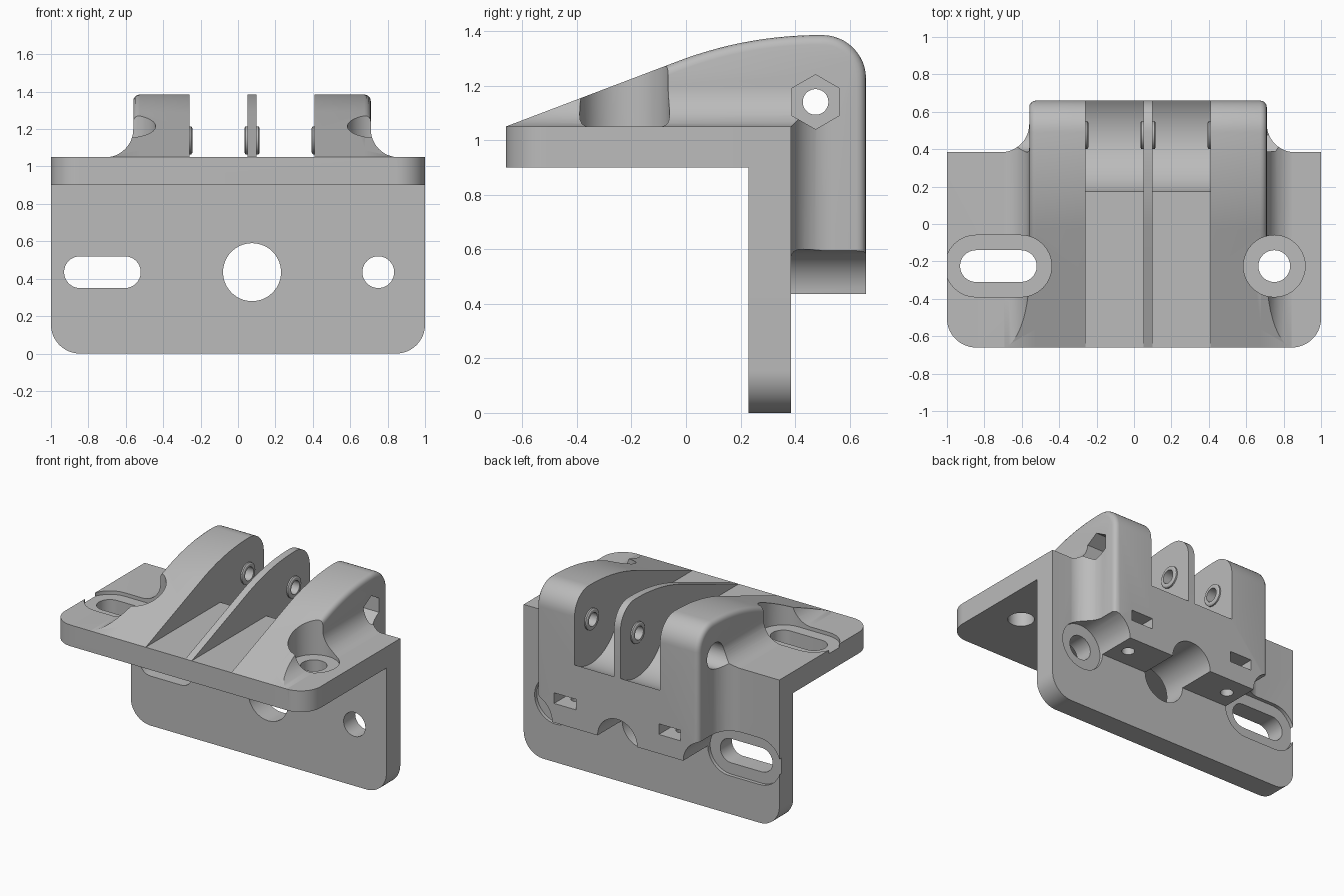
import bpy, bmesh, math

if "Cube" in bpy.data.objects:
    bpy.data.objects.remove(bpy.data.objects["Cube"], do_unlink=True)

grey = bpy.data.materials.new("bracket_grey")
grey.use_nodes = True
grey.diffuse_color = (0.5, 0.5, 0.5, 1)
grey.node_tree.nodes["Principled BSDF"].inputs["Base Color"].default_value = (0.5, 0.5, 0.5, 1)


def arc(u, v, r, start, end, n=16):
    angles = [math.radians(start + (end - start) * i / n) for i in range(n + 1)]
    return [(u + r * math.cos(a), v + r * math.sin(a)) for a in angles]


def circle(u, v, r, n=40, turn=0):
    return arc(u, v, r, turn, turn + 360, n)[:-1]


def stadium(u0, u1, v, r):
    return arc(u0, v, r, 90, 270) + arc(u1, v, r, -90, 90)


def place(axis, u, v, w):
    return {"x": (w, u, v), "y": (u, w, v), "z": (u, v, w)}[axis]


def loft(name, axis, sections):
    """Solid through (outline, position) sections along an axis."""
    bm = bmesh.new()
    rings = [[bm.verts.new(place(axis, u, v, w)) for u, v in pts] for pts, w in sections]
    for a, b in zip(rings, rings[1:]):
        for i in range(len(a)):
            j = (i + 1) % len(a)
            bm.faces.new((a[i], a[j], b[j], b[i]))
    bm.faces.new(rings[0])
    bm.faces.new(rings[-1])
    bmesh.ops.recalc_face_normals(bm, faces=bm.faces)
    mesh = bpy.data.meshes.new(name)
    bm.to_mesh(mesh)
    bm.free()
    mesh.materials.append(grey)
    ob = bpy.data.objects.new(name, mesh)
    bpy.context.collection.objects.link(ob)
    return ob


def prism(name, axis, pts, start, end):
    return loft(name, axis, [(pts, start), (pts, end)])


def combine(target, tool, operation):
    tool.hide_render = True
    mod = target.modifiers.new("bool", "BOOLEAN")
    mod.operation = operation
    mod.solver = "EXACT"
    mod.object = tool
    bpy.context.view_layer.objects.active = target
    bpy.ops.object.modifier_apply(modifier=mod.name)
    bpy.data.objects.remove(tool, do_unlink=True)


# Main dimensions
FRONT, BACK, PLATE_BACK, PLATE_FRONT = -0.66, 0.66, 0.385, 0.23
DECK, DECK_UNDER, BLOCK_BOTTOM = 1.05, 0.9, 0.435
LEFT, RIGHT = 0.71, -0.56
PIVOT = (0.475, 1.14)
HOLE_Z, HOLE_Y, HOLE_X = 0.435, -0.225, 0.75
SLOT_X = (-0.845, -0.605)
MID_X = 0.075
CORNER = 0.155

# Top plate and back plate, with two rounded corners each
bracket = prism("mounting_bracket", "z",
                arc(-1 + CORNER, FRONT + CORNER, CORNER, 180, 270)
                + arc(1 - CORNER, FRONT + CORNER, CORNER, 270, 360)
                + [(1, PLATE_BACK), (-1, PLATE_BACK)], DECK_UNDER, DECK)
back_plate = prism("back_plate", "y",
                   arc(-1 + CORNER, CORNER, CORNER, 180, 270)
                   + arc(1 - CORNER, CORNER, CORNER, 270, 360)
                   + [(1, DECK), (-1, DECK)], PLATE_FRONT, PLATE_BACK)
combine(bracket, back_plate, "UNION")

# Side profile of the raised block
slope = math.degrees(math.atan(0.379))
big = 1.46
profile = ([(FRONT, DECK)]
           + arc(0.49, 1.385 - big, big, 90 + slope, 90, 14)
           + arc(0.5, 1.225, 0.16, 90, 0, 12)
           + [(BACK, BLOCK_BOTTOM), (0.3, BLOCK_BOTTOM), (0.3, 0.96), (FRONT + 0.01, 0.96)])
block = prism("raised_block", "x", profile, RIGHT, LEFT)

# Soften the outer edges of the block
bm = bmesh.new()
bm.from_mesh(block.data)
rim = []
for e in bm.edges:
    mid = (e.verts[0].co + e.verts[1].co) / 2
    if abs(e.verts[0].co.x - e.verts[1].co.x) < 0.001 and (mid.z > 1.06 or mid.y > 0.655):
        rim.append(e)
bmesh.ops.bevel(bm, geom=rim, offset=0.035, segments=4, profile=0.5, affect="EDGES")
bm.to_mesh(block.data)
bm.free()

# Concave flare where the block meets both plates
R = 0.15
sections = []
for i in range(13):
    a = math.radians(90 * i / 12)
    out, rise = R * (1 - math.sin(a)), R * (1 - math.cos(a)) - 0.001
    y, z = PLATE_BACK + rise, DECK + rise
    sections.append(([(-0.8, BLOCK_BOTTOM - 0.1), (y, BLOCK_BOTTOM - 0.1), (y, z), (-0.8, z)], out))
flare = loft("flare", "x", [(p, RIGHT - o) for p, o in sections]
             + [(p, LEFT + o) for p, o in reversed(sections)])
combine(flare, prism("flare_limit", "x", profile, -0.9, 0.95), "INTERSECT")
combine(block, flare, "UNION")
combine(bracket, block, "UNION")

# Two pivot slots with a round bottom, leaving a thin central web
slot_r = 0.315
dip = math.degrees(math.asin((PIVOT[1] - DECK) / slot_r))
slot = [(-1, DECK)] + arc(*PIVOT, slot_r, 180 + dip, 360 - dip, 28) + [(1, DECK), (1, 2), (-1, 2)]
for x0, x1 in ((-0.26, 0.05), (0.1, 0.41)):
    combine(bracket, prism("slot_cutter", "x", slot, x0, x1), "DIFFERENCE")

# Raised bosses around the pivot, with a small chamfer
for wall, way in ((-0.26, 1), (0.05, -1), (0.1, 1), (0.41, -1)):
    boss = loft("boss", "x", [(circle(*PIVOT, 0.075), wall - way * 0.01),
                              (circle(*PIVOT, 0.075), wall + way * 0.01),
                              (circle(*PIVOT, 0.066), wall + way * 0.016)])
    combine(bracket, boss, "UNION")

# Pivot bore, hexagonal nut pocket and round head pocket
for pts, x0, x1 in ((circle(*PIVOT, 0.047), -1, 1.1),
                    (circle(*PIVOT, 0.1, 6, 90), 0.56, 1.1),
                    (circle(*PIVOT, 0.09), -1.1, -0.42)):
    combine(bracket, prism("pivot_cutter", "x", pts, x0, x1), "DIFFERENCE")

# Mounting holes and their washer recesses on both plates
for axis, v, face in (("z", HOLE_Y, DECK), ("y", HOLE_Z, PLATE_BACK)):
    for r, start in ((0.165, face - 0.025), (0.085, face - 0.3)):
        combine(bracket, prism("slot_hole", axis, stadium(*SLOT_X, v, r), start, 2), "DIFFERENCE")
        combine(bracket, prism("round_hole", axis, circle(HOLE_X, v, r), start, 2), "DIFFERENCE")

# Large central hole
combine(bracket, prism("centre_hole", "y", circle(MID_X, HOLE_Z, 0.155, 56), 0, 1), "DIFFERENCE")

# Captive nut slots in the back and the screw holes below them
for side in (-1, 1):
    x = MID_X + side * 0.41
    nut = [(x - 0.085, 0.57), (x + 0.085, 0.57), (x + 0.085, 0.645), (x - 0.085, 0.645)]
    combine(bracket, prism("nut_slot", "y", nut, 0.43, 1), "DIFFERENCE")
    combine(bracket, prism("screw_hole", "z", circle(x, 0.52, 0.042, 24), 0.3, 0.75), "DIFFERENCE")

# Smooth shading on curves, sharp elsewhere
bpy.ops.object.select_all(action="DESELECT")
bracket.select_set(True)
bpy.context.view_layer.objects.active = bracket
bpy.ops.object.shade_smooth_by_angle(angle=math.radians(25))
